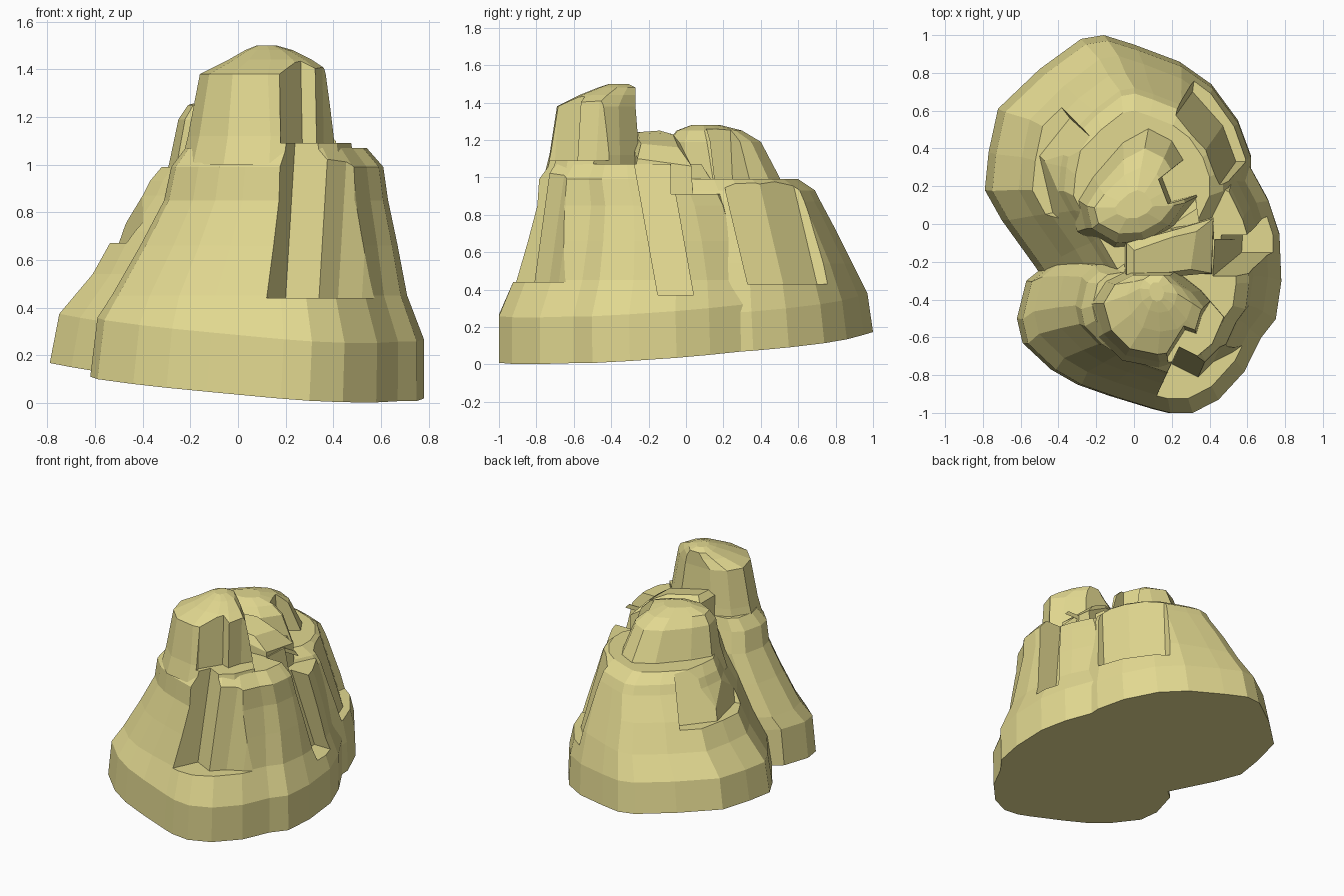
import bpy, bmesh

if "Cube" in bpy.data.objects:
    bpy.data.objects.remove(bpy.data.objects["Cube"])

stone = bpy.data.materials.new("sandstone")
stone.use_nodes = True
COLOR = (0.76, 0.69, 0.28, 1)
stone.diffuse_color = COLOR
stone.node_tree.nodes["Principled BSDF"].inputs["Base Color"].default_value = COLOR


def ground(x, y):
    """Height of the tilted underside."""
    return 0.096 - 0.075 * x + 0.065 * y


def loft(name, rings):
    """Closed solid through a stack of rings with equal point counts."""
    bm = bmesh.new()
    loops = [[bm.verts.new(p) for p in ring] for ring in rings]
    n = len(loops[0])
    for low, high in zip(loops, loops[1:]):
        for i in range(n):
            j = (i + 1) % n
            bm.faces.new((low[i], low[j], high[j], high[i]))
    bm.faces.new(loops[0])
    bm.faces.new(loops[-1])
    bmesh.ops.recalc_face_normals(bm, faces=bm.faces)
    mesh = bpy.data.meshes.new(name)
    bm.to_mesh(mesh)
    bm.free()
    mesh.materials.append(stone)
    obj = bpy.data.objects.new(name, mesh)
    bpy.context.collection.objects.link(obj)
    return obj


def lump(name, outline, levels, skirt=0):
    """Fit the outline into each level's (z, x0, x1, y0, y1); the first
    'skirt' levels follow the tilted underside."""
    xs, ys = zip(*outline)
    x_min, y_min = min(xs), min(ys)
    w, d = max(xs) - x_min, max(ys) - y_min
    rings = []
    for k, (z, x0, x1, y0, y1) in enumerate(levels):
        ring = []
        for px, py in outline:
            x = x0 + (px - x_min) / w * (x1 - x0)
            y = y0 + (py - y_min) / d * (y1 - y0)
            ring.append((x, y, z + ground(x, y) if k < skirt else z))
        rings.append(ring)
    return loft(name, rings)


def cutter(poly, z0, z1, lean=(0, 0)):
    """Prism whose top is shifted by lean."""
    return loft("cutter", [[(x, y, z0) for x, y in poly],
                           [(x + lean[0], y + lean[1], z1) for x, y in poly]])


def combine(obj, others, operation):
    bpy.context.view_layer.objects.active = obj
    for other in others:
        mod = obj.modifiers.new("combine", "BOOLEAN")
        mod.operation, mod.solver, mod.object = operation, "EXACT", other
        bpy.ops.object.modifier_apply(modifier=mod.name)


# Front mass with stepped shoulders
front_mass = lump("front_mass", [
    (-.62, -.5), (-.59, -.63), (-.44, -.77), (-.3, -.85), (-.13, -.91), (.1, -.98),
    (.18, -1), (.3, -1), (.44, -.93), (.58, -.78), (.67, -.6), (.75, -.5),
    (.78, -.3), (.77, -.05), (.71, .13), (.6, .33), (.45, .4), (.2, .25),
    (-.1, -.05), (-.32, -.2), (-.47, -.22), (-.57, -.3)], [
    (0, -.62, .78, -1, .4), (.25, -.59, .78, -1, .39),
    (.45, -.53, .71, -.92, .36), (.66, -.41, .67, -.86, .31),
    (.85, -.31, .63, -.81, .25), (.99, -.28, .61, -.8, .18),
    (1.07, -.22, .54, -.73, .1)], skirt=2)

# Summit block on the front mass
summit = lump("summit", [
    (-.16, -.42), (-.12, -.56), (-.02, -.66), (.13, -.69), (.28, -.67), (.36, -.6),
    (.41, -.48), (.31, -.36), (.2, -.27), (0, -.27), (-.1, -.32)], [
    (1, -.24, .49, -.76, -.24), (1.12, -.21, .47, -.73, -.25),
    (1.38, -.16, .4, -.69, -.27), (1.44, -.04, .31, -.57, -.27),
    (1.48, .03, .23, -.47, -.27), (1.5, .08, .16, -.41, -.31)])

# Ridge behind the summit, falling away to one side
ridge = loft("ridge", [
    [(-.06, -.3, .8), (.43, -.32, .8), (.42, .04, .8), (.25, .02, .8), (-.06, -.08, .8)],
    [(-.04, -.3, 1.21), (.41, -.26, 1.1), (.42, .03, 1.06), (.22, -.03, 1.18), (-.04, -.1, 1.21)],
    [(0, -.28, 1.24), (.3, -.24, 1.18), (.33, -.04, 1.16), (.2, -.07, 1.23), (0, -.14, 1.25)]])

# Back mass, running well under the front one
back_mass = lump("back_mass", [
    (-.52, -.23), (-.7, .02), (-.79, .18), (-.77, .38), (-.72, .61), (-.5, .82),
    (-.28, .98), (-.16, 1), (0, .95), (.24, .86), (.41, .74), (.55, .55),
    (.62, .36), (.62, .18), (.43, -.19), (.25, -.45), (-.05, -.62), (-.34, -.52)], [
    (0, -.79, .62, -.62, 1), (.21, -.75, .62, -.6, .97),
    (.54, -.61, .57, -.51, .89), (.72, -.51, .53, -.43, .8),
    (.87, -.4, .5, -.36, .72), (.93, -.37, .47, -.33, .69),
    (.99, -.32, .4, -.29, .6)], skirt=2)

# Broad flat-sided dome on the back mass
back_dome = lump("back_dome", [
    (-.24, -.02), (-.27, .12), (-.2, .24), (-.06, .41), (.06, .48), (.17, .42),
    (.25, .28), (.29, .14), (.2, 0), (.06, -.1), (-.1, -.11)], [
    (.85, -.34, .38, -.15, .57), (1, -.29, .33, -.12, .5),
    (1.19, -.25, .27, -.1, .4), (1.25, -.21, .21, -.05, .3),
    (1.28, -.1, .1, .03, .18)])

# Deep recess on the front corner, with a further step above its column
recess = cutter([(.1, -1.2), (.11, -.93), (.2, -.74), (.34, -.81), (.42, -.73),
                 (.52, -.68), (.62, -.61), (.9, -.62), (.9, -1.2)], .44, 1.6, (.07, .16))
column_step = cutter([(.17, -1), (.18, -.7), (.27, -.56), (.33, -.58), (.36, -.48),
                      (.41, -.4), (.8, -.4), (.8, -1)], 1.09, 1.6, (-.01, .03))
# Slot running down the side
slot = cutter([(.57, -.15), (.58, .04), (1, .04), (1, -.15)], .37, 1.15, (-.17, -.14))
# Lowered shoulder behind the slot
shoulder = cutter([(.36, -.08), (.3, .3), (.3, .6), (1, .6), (1, -.08)], .91, 1.15)
# Shallow side recess of the back mass
side_recess = cutter([(.54, .33), (.47, .52), (.31, .7), (.33, .85), (.9, .85), (.9, .33)],
                     .43, 1.02, (-.1, -.14))
# Broad slanted slice off the far corner, with a narrow shelf at its foot
slice_off = cutter([(-.8, -.02), (-.43, .06), (-.5, .36), (-.34, .56), (-.6, .9), (-1.1, .7)],
                   .67, 1.3, (.22, -.2))
# Nick in the dome
nick = cutter([(.2, .12), (.15, .25), (.4, .45), (.5, .2)], .95, 1.4, (-.03, -.02))

combine(front_mass, [recess, slot, shoulder], "DIFFERENCE")
combine(summit, [recess, column_step], "DIFFERENCE")
combine(back_mass, [side_recess, slice_off], "DIFFERENCE")
combine(back_dome, [slice_off, nick], "DIFFERENCE")

# Fuse each rock into one solid
combine(front_mass, [ridge, summit], "UNION")
combine(back_mass, [back_dome], "UNION")

for helper in (recess, column_step, slot, shoulder, side_recess, slice_off, nick,
               ridge, summit, back_dome):
    bpy.data.objects.remove(helper)
